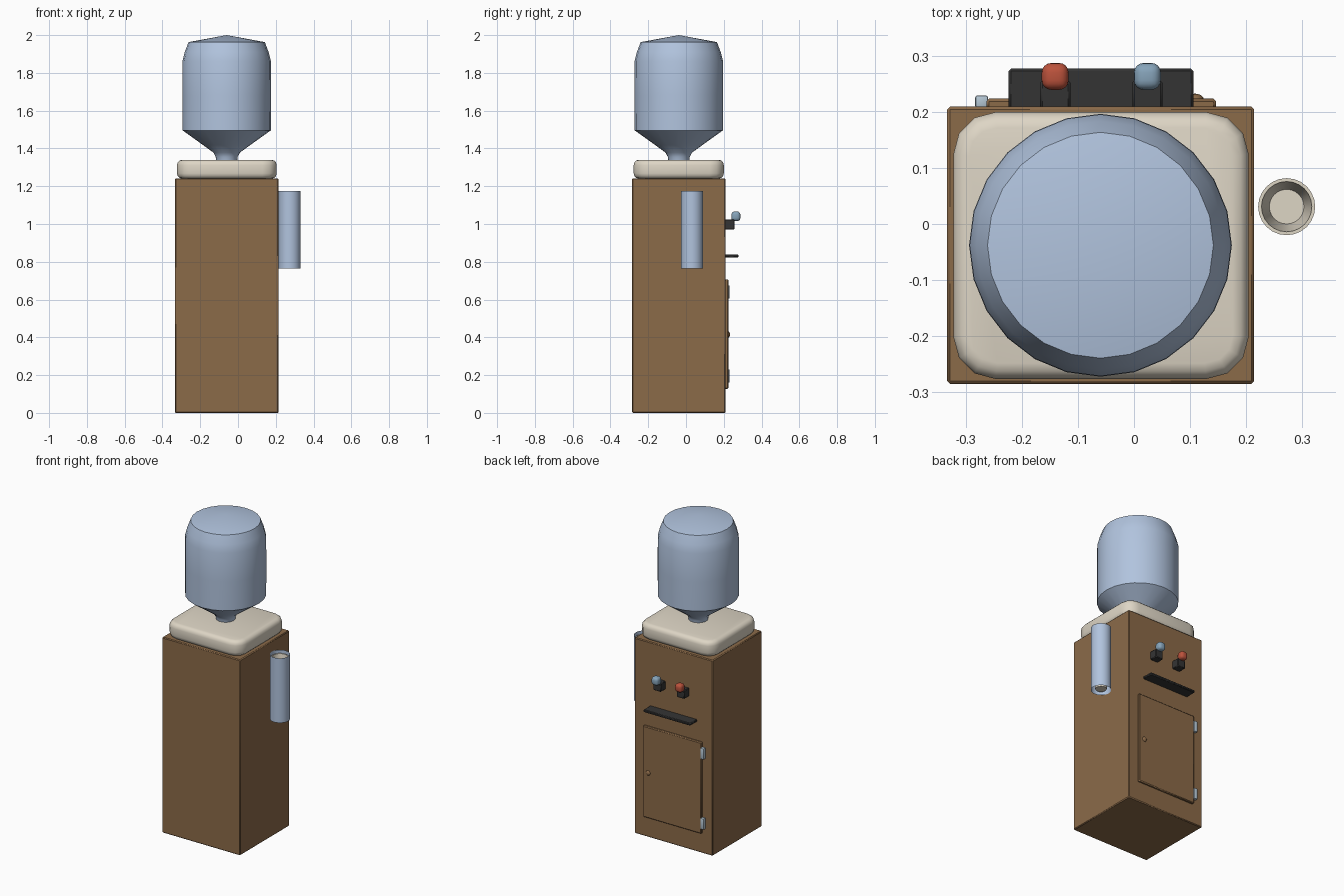
import bpy, bmesh, math
from mathutils import Vector

if "Cube" in bpy.data.objects:
    bpy.data.objects.remove(bpy.data.objects["Cube"])


def material(name, rgb):
    m = bpy.data.materials.new(name)
    m.diffuse_color = (*rgb, 1)
    m.use_nodes = True
    m.node_tree.nodes["Principled BSDF"].inputs["Base Color"].default_value = m.diffuse_color
    return m


BROWN = material("brown panel", (0.26, 0.145, 0.066))
BLUE = material("pale blue plastic", (0.44, 0.55, 0.73))
CREAM = material("cream plastic", (0.73, 0.67, 0.56))
BLACK = material("black plastic", (0.034, 0.034, 0.034))
RED = material("hot red", (0.50, 0.085, 0.045))
COLD = material("cold blue", (0.24, 0.37, 0.49))
STEEL = material("hinge metal", (0.46, 0.57, 0.66))

CX, CY = -0.06, -0.038   # axis of cabinet and bottle


def finish(bm, name, mat, angle=40):
    me = bpy.data.meshes.new(name)
    bm.to_mesh(me)
    bm.free()
    ob = bpy.data.objects.new(name, me)
    bpy.context.collection.objects.link(ob)
    me.materials.append(mat)
    bpy.ops.object.select_all(action='DESELECT')
    ob.select_set(True)
    bpy.context.view_layer.objects.active = ob
    bpy.ops.object.shade_smooth_by_angle(angle=math.radians(angle))
    return ob


def box(name, mat, x, y, z, bevel=0.0, seg=2, corner=0.0, corner_seg=3):
    """Box from (min, max) ranges; optional rounded upright corners, then all edges."""
    bm = bmesh.new()
    bmesh.ops.create_cube(bm, size=1)
    for v in bm.verts:
        v.co = Vector([(r[0] + r[1]) / 2 + c * (r[1] - r[0]) for c, r in zip(v.co, (x, y, z))])
    if corner:
        up = [e for e in bm.edges if abs(e.verts[0].co.z - e.verts[1].co.z) > 1e-4]
        bmesh.ops.bevel(bm, geom=up, offset=corner, segments=corner_seg, profile=0.5, affect='EDGES')
    if bevel:
        edges = [e for e in bm.edges if e.calc_face_angle(0) > 1.0]
        bmesh.ops.bevel(bm, geom=edges, offset=bevel, segments=seg, profile=0.5, affect='EDGES')
    return finish(bm, name, mat)


def lathe(name, mat, profile, x, y, steps=24, angle=40):
    """Revolve (radius, z) points, listed bottom to top on the outside, round a vertical axis."""
    bm = bmesh.new()
    vs = [bm.verts.new((x + r, y, z)) for r, z in profile]
    es = [bm.edges.new(p) for p in zip(vs, vs[1:])]
    bmesh.ops.spin(bm, geom=vs + es, cent=(x, y, 0), axis=(0, 0, 1),
                   angle=2 * math.pi, steps=steps)
    bmesh.ops.remove_doubles(bm, verts=bm.verts, dist=1e-5)
    bmesh.ops.recalc_face_normals(bm, faces=bm.faces)
    return finish(bm, name, mat, angle)


# Cabinet and cream lid
box("cabinet", BROWN, (-0.334, 0.215), (-0.286, 0.21), (0, 1.242), 0.005, 1)
box("lid", CREAM, (-0.323, 0.205), (-0.277, 0.2), (1.24, 1.34), 0.028, 3, 0.075)

# Upside-down bottle
lathe("bottle", BLUE, [(0, 1.33), (0.055, 1.33), (0.058, 1.355), (0.07, 1.378),
                       (0.125, 1.418), (0.234, 1.496), (0.235, 1.68), (0.234, 1.862),
                       (0.222, 1.91), (0.202, 1.963), (0, 2.0)], CX, CY, 24, 45)

# Cup dispenser: open tube on the side with a stack of cups inside
TX, TY = 0.273, 0.031
lathe("cup_tube", BLUE, [(0.058, 0.765), (0.058, 1.175)], TX, TY, 32)
for i in range(5):
    z = 0.772 + 0.071 * i
    lathe(f"cup_{i + 1}", CREAM, [(0, z), (0.033, z), (0.047, z + 0.095), (0.051, z + 0.096),
                                  (0.051, z + 0.101), (0.045, z + 0.101),
                                  (0.031, z + 0.004), (0, z + 0.004)], TX, TY, 24)

# Taps with coloured knobs
for label, mat, x in (("hot", RED, -0.141), ("cold", COLD, 0.024)):
    box(f"{label}_tap", BLACK, (x - 0.027, x + 0.027), (0.205, 0.257), (0.97, 1.024), 0.004, 1)
    box(f"{label}_knob", mat, (x - 0.024, x + 0.024), (0.24, 0.288), (1.015, 1.066), 0.017, 4)

# Drip tray
box("drip_tray", BLACK, (-0.224, 0.106), (0.205, 0.278), (0.823, 0.839), 0.004, 1)

# Door with knob and two hinges
box("door", BROWN, (-0.264, 0.147), (0.205, 0.224), (0.127, 0.707), 0.005, 1)
bm = bmesh.new()
bmesh.ops.create_uvsphere(bm, u_segments=16, v_segments=8, radius=0.016)
for v in bm.verts:
    v.co = Vector((0.109 + v.co.x, 0.222 + v.co.y * 0.7, 0.415 + v.co.z))
finish(bm, "door_knob", BROWN, 60)
for label, z in (("lower", 0.195), ("upper", 0.64)):
    box(f"{label}_hinge", STEEL, (-0.284, -0.261), (0.207, 0.23), (z - 0.035, z + 0.035), 0.004, 2)
